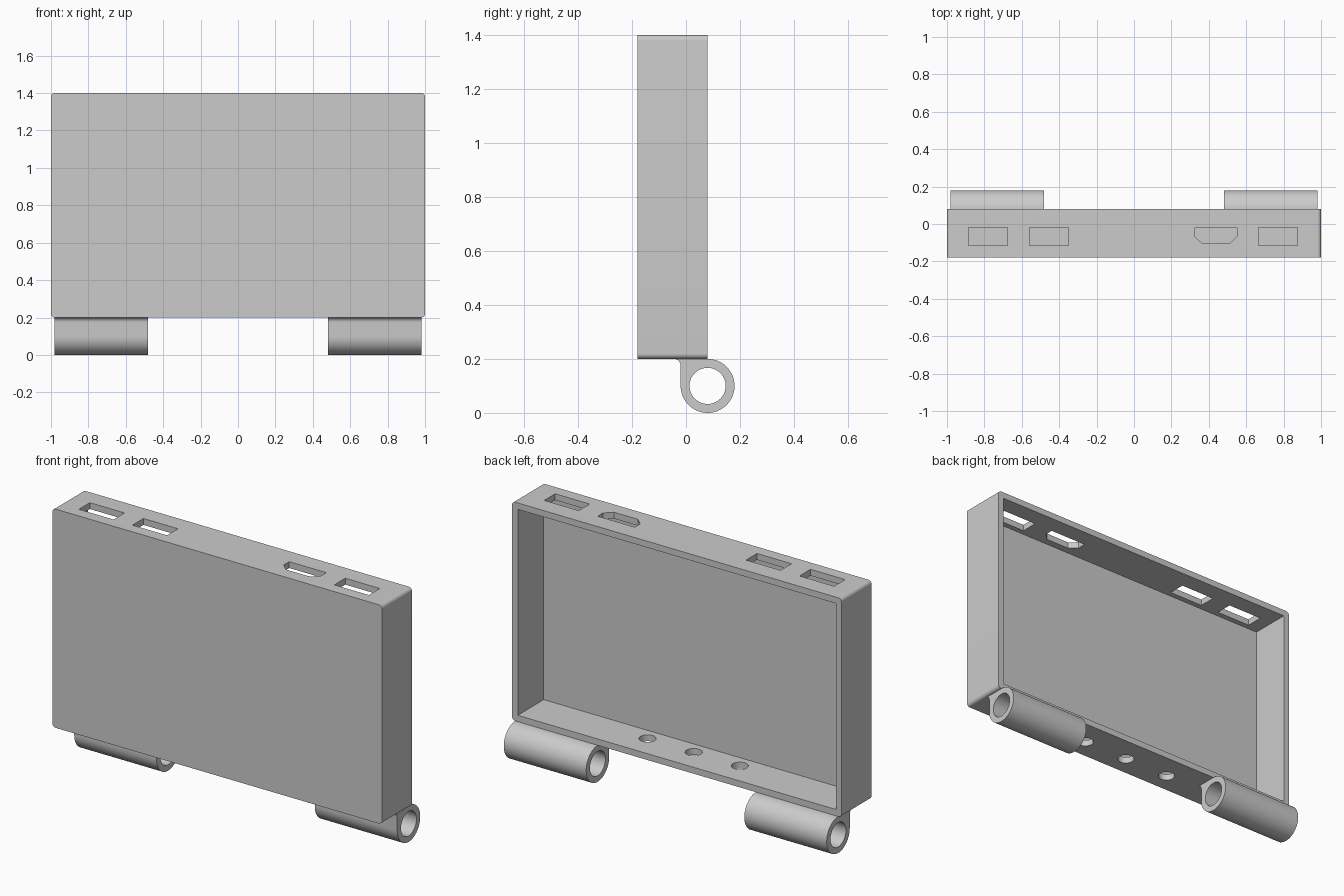
import bpy
import bmesh
from math import cos, sin, radians
from mathutils import Vector

if "Cube" in bpy.data.objects:
    bpy.data.objects.remove(bpy.data.objects["Cube"], do_unlink=True)

grey = bpy.data.materials.new("light_grey")
grey.use_nodes = True
grey.diffuse_color = (0.6, 0.6, 0.6, 1)
grey.node_tree.nodes["Principled BSDF"].inputs["Base Color"].default_value = (0.6, 0.6, 0.6, 1)

# Case dimensions
FRONT, BACK = -0.18, 0.08
BOTTOM, TOP = 0.2, 1.4
WALL, CORNER = 0.035, 0.02


def arc(cx, cy, r, start, end, steps):
    angles = [radians(start + (end - start) * i / steps) for i in range(steps + 1)]
    return [(cx + r * cos(a), cy + r * sin(a)) for a in angles]


def rectangle(a0, b0, a1, b1):
    return [(a0, b0), (a1, b0), (a1, b1), (a0, b1)]


def prism(name, profile, axis, start, end):
    """Extrude a profile in the plane of the other two axes along an axis."""
    place = {"x": lambda a, b: (start, a, b),
             "y": lambda a, b: (a, start, b),
             "z": lambda a, b: (a, b, start)}[axis]
    bm = bmesh.new()
    face = bm.faces.new([bm.verts.new(place(a, b)) for a, b in profile])
    moved = bmesh.ops.extrude_face_region(bm, geom=[face], use_keep_orig=True)
    shift = Vector([end - start if axis == k else 0 for k in "xyz"])
    verts = [v for v in moved["geom"] if isinstance(v, bmesh.types.BMVert)]
    bmesh.ops.translate(bm, vec=shift, verts=verts)
    bmesh.ops.recalc_face_normals(bm, faces=bm.faces)
    mesh = bpy.data.meshes.new(name)
    bm.to_mesh(mesh)
    bm.free()
    mesh.materials.append(grey)
    obj = bpy.data.objects.new(name, mesh)
    bpy.context.collection.objects.link(obj)
    return obj


def activate(obj):
    bpy.ops.object.select_all(action="DESELECT")
    obj.select_set(True)
    bpy.context.view_layer.objects.active = obj


def cut(obj, cutter):
    """Subtract the cutter and discard it."""
    cutter.hide_render = True
    activate(obj)
    mod = obj.modifiers.new("cut", "BOOLEAN")
    mod.operation, mod.solver, mod.object = "DIFFERENCE", "EXACT", cutter
    bpy.ops.object.modifier_apply(modifier=mod.name)
    bpy.data.objects.remove(cutter, do_unlink=True)


def smooth(obj):
    activate(obj)
    bpy.ops.object.shade_smooth_by_angle(angle=radians(30))


# Case: rounded slab hollowed out from the back
outline = []
for sx, sz, start in ((1, 1, 0), (-1, 1, 90), (-1, -1, 180), (1, -1, 270)):
    cz = TOP - CORNER if sz > 0 else BOTTOM + CORNER
    outline += arc(sx * (1 - CORNER), cz, CORNER, start, start + 90, 8)
case = prism("case", outline, "y", FRONT, BACK)
inside = rectangle(WALL - 1, BOTTOM + WALL, 1 - WALL, TOP - WALL)
cut(case, prism("pocket_cutter", inside, "y", FRONT + WALL, BACK + 0.1))

# Rectangular and chamfered ports through the top wall
for x in (-0.78, -0.455, 0.77):
    slot = rectangle(x - 0.105, -0.115, x + 0.105, -0.02)
    cut(case, prism("port_cutter", slot, "z", TOP - 0.1, TOP + 0.1))
port = [(0.325, -0.02), (0.325, -0.067), (0.365, -0.105),
        (0.51, -0.105), (0.55, -0.067), (0.55, -0.02)]
cut(case, prism("port_cutter", port, "z", TOP - 0.1, TOP + 0.1))

# Round holes through the bottom wall
for x in (-0.28, 0, 0.28):
    hole = arc(x, -0.067, 0.043, 0, 360, 32)[:-1]
    cut(case, prism("hole_cutter", hole, "z", BOTTOM - 0.1, BOTTOM + 0.1))
smooth(case)

# Hinge barrels with a filleted web joining them to the case
barrel = arc(BACK, 0.1, 0.1, 90, -180, 48) + arc(-0.045, 0.175, 0.025, 0, 90, 8)
bore = arc(BACK, 0.1, 0.067, 0, 360, 48)[:-1]
for name, x in (("left_hinge", 0.48), ("right_hinge", -0.98)):
    hinge = prism(name, barrel, "x", x, x + 0.5)
    cut(hinge, prism("bore_cutter", bore, "x", x - 0.1, x + 0.6))
    smooth(hinge)
